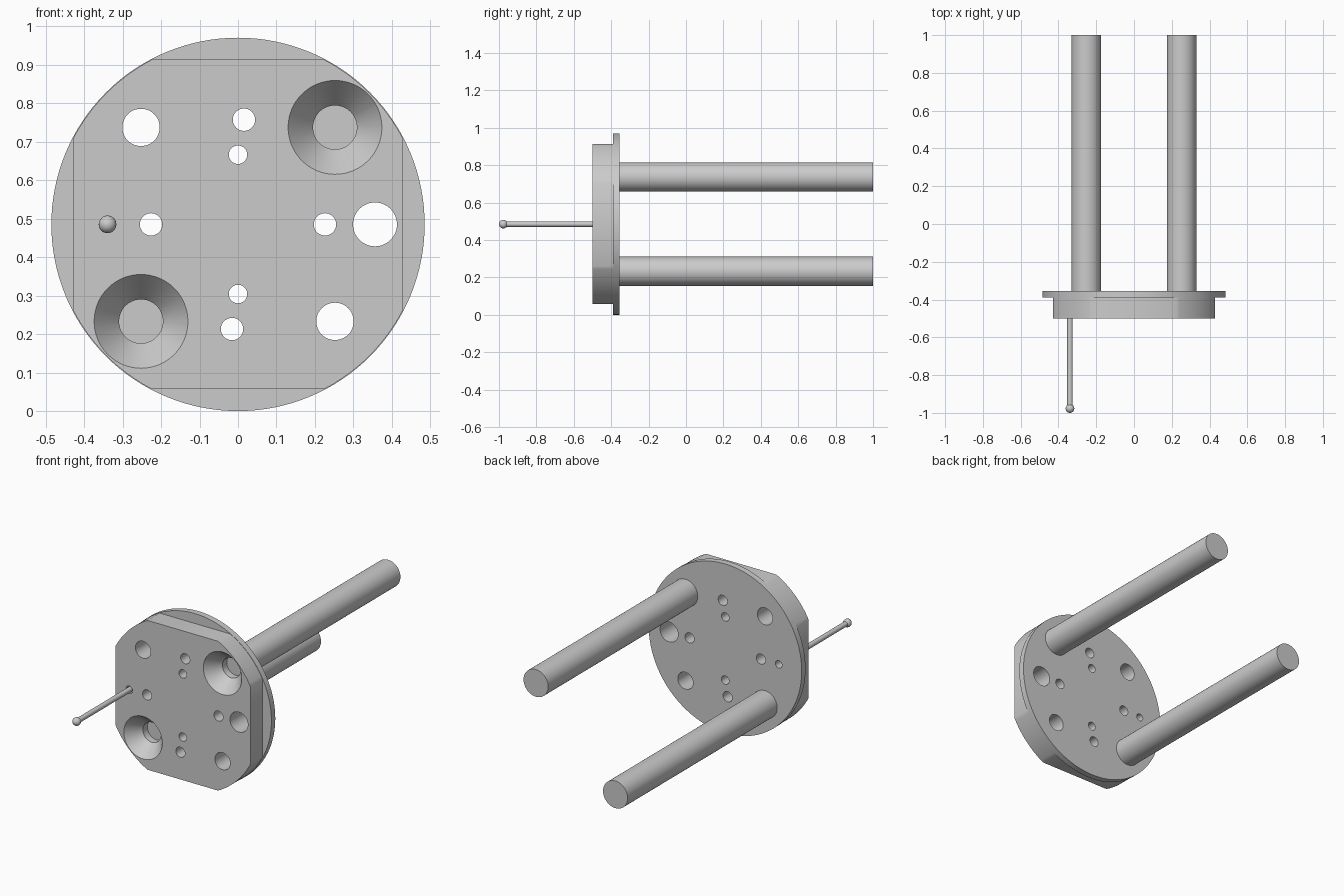
import bpy, bmesh, math

if "Cube" in bpy.data.objects:
    bpy.data.objects.remove(bpy.data.objects["Cube"])

CZ = 0.485   # height of the plate centre
R = 0.485    # flange radius


def finish(name, bm):
    bmesh.ops.recalc_face_normals(bm, faces=bm.faces)
    me = bpy.data.meshes.new(name)
    bm.to_mesh(me)
    bm.free()
    ob = bpy.data.objects.new(name, me)
    bpy.context.collection.objects.link(ob)
    return ob


def lathe(bm, x, z, profile, n=48):
    """Closed solid turned about a y-parallel axis; profile is (y, radius)."""
    rings = []
    for y, r in profile:
        rings.append([bm.verts.new((x + r * math.cos(2 * math.pi * i / n), y,
                                    CZ + z + r * math.sin(2 * math.pi * i / n)))
                      for i in range(n)])
    for a, b in zip(rings, rings[1:]):
        for i in range(n):
            j = (i + 1) % n
            bm.faces.new((a[i], a[j], b[j], b[i]))
    bm.faces.new(rings[0])
    bm.faces.new(rings[-1])


def turned(name, x, z, profile, n=48):
    bm = bmesh.new()
    lathe(bm, x, z, profile, n)
    return finish(name, bm)


def smooth(ob):
    bpy.ops.object.select_all(action='DESELECT')
    ob.select_set(True)
    bpy.context.view_layer.objects.active = ob
    bpy.ops.object.shade_smooth_by_angle(angle=math.radians(30))


def boolean(ob, tool, op):
    tool.hide_render = True
    bpy.context.view_layer.objects.active = ob
    m = ob.modifiers.new(op, 'BOOLEAN')
    m.operation, m.solver, m.object = op, 'EXACT', tool
    bpy.ops.object.modifier_apply(modifier=m.name)
    bpy.data.objects.remove(tool)


# Round back flange
plate = turned("mounting_plate", 0, 0, [(-0.39, R), (-0.355, R)], 128)

# Thick front body: a disc with four flats
bm = bmesh.new()
rb, flat = R - 0.002, 0.428
a0 = math.acos(flat / rb)
outline = []
for q in range(4):
    for i in range(17):
        a = q * math.pi / 2 + a0 + (math.pi / 2 - 2 * a0) * i / 16
        outline.append((rb * math.cos(a), CZ + rb * math.sin(a)))
front = bm.faces.new([bm.verts.new((x, -0.5, z)) for x, z in outline])
ext = bmesh.ops.extrude_face_region(bm, geom=[front], use_keep_orig=True)
for v in ext["geom"]:
    if isinstance(v, bmesh.types.BMVert):
        v.co.y = -0.37
boolean(plate, finish("front_body", bm), 'UNION')

# Through holes and countersinks, symmetric by a half turn
bm = bmesh.new()
for s in (1, -1):
    for x, z, r in ((0.252, -0.252, 0.0485), (0.0155, 0.272, 0.029),
                    (0, 0.181, 0.024), (0.226, 0, 0.029)):
        lathe(bm, s * x, s * z, [(-0.6, r), (-0.2, r)])
    lathe(bm, s * 0.252, s * 0.252,
          [(-0.51, 0.130), (-0.42, 0.057), (-0.38, 0.057)], 64)
lathe(bm, 0.356, 0, [(-0.6, 0.057), (-0.2, 0.057)])
lathe(bm, -0.339, 0, [(-0.6, 0.021), (-0.2, 0.021)])
boolean(plate, finish("hole_cutter", bm), 'DIFFERENCE')
smooth(plate)

# Two long guide rods at the back
for s, side in ((1, "upper"), (-1, "lower")):
    smooth(turned(side + "_guide_rod", s * 0.252, s * 0.252,
                  [(-0.36, 0.078), (1.0, 0.078)], 64))

# Thin pin with a ball tip at the front
rp, rball = 0.0145, 0.023
start = math.asin(rp / rball)
ball = []
for i in range(13):
    t = start + (math.pi - 0.03 - start) * i / 12
    ball.append((-0.977 + rball * math.cos(t), rball * math.sin(t)))
smooth(turned("ball_tip_pin", -0.339, 0, [(-0.45, rp)] + ball, 32))
